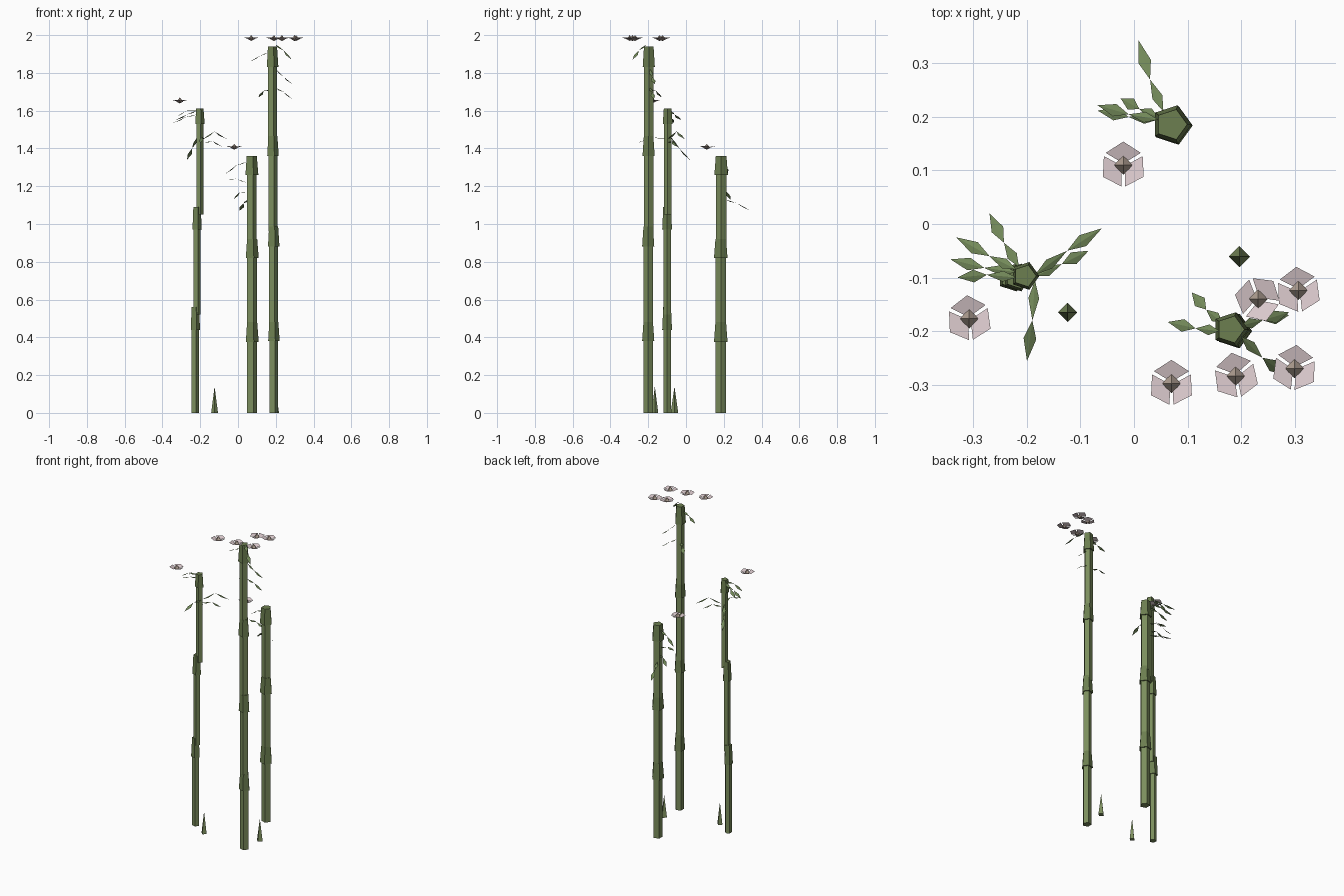
import bpy, bmesh, math
from mathutils import Vector, Matrix


def material(name, rgb):
    m = bpy.data.materials.new(name)
    m.diffuse_color = (*rgb, 1)
    return m


GREEN = material("stalk_green", (0.20, 0.27, 0.11))
RING = material("ring_green", (0.15, 0.21, 0.08))
LEAF = material("leaf_green", (0.17, 0.25, 0.10))
PINK = material("petal_pink", (0.72, 0.60, 0.62))
TAN = material("flower_centre", (0.42, 0.34, 0.28))


def finish(name, bm, *mats):
    me = bpy.data.meshes.new(name)
    bm.to_mesh(me)
    bm.free()
    for m in mats:
        me.materials.append(m)
    ob = bpy.data.objects.new(name, me)
    bpy.context.collection.objects.link(ob)
    return ob


def cone(bm, x, y, z0, z1, r0, r1, sides, mat=0):
    """Flat-sided cone or prism with its first corner on +x."""
    def ring(r, z):
        if r == 0:
            return [bm.verts.new((x, y, z))]
        return [bm.verts.new((x + r * math.cos(2 * math.pi * i / sides),
                              y + r * math.sin(2 * math.pi * i / sides), z))
                for i in range(sides)]
    lo, hi = ring(r0, z0), ring(r1, z1)
    faces = []
    for i in range(sides):
        j = (i + 1) % sides
        quad = [lo[i % len(lo)], lo[j % len(lo)], hi[j % len(hi)], hi[i % len(hi)]]
        faces.append(bm.faces.new(list(dict.fromkeys(quad))))
    if r0:
        faces.append(bm.faces.new(lo[::-1]))
    if r1:
        faces.append(bm.faces.new(hi))
    for f in faces:
        f.material_index = mat


def stalk(name, r, segments):
    """Five-sided segments, each ending in a flared sheath ring."""
    bm = bmesh.new()
    for x, y, z0, z1, ring_h in segments:
        cone(bm, x, y, z0, z1, r, r, 5)
        cone(bm, x, y, z1 - ring_h, z1 + 0.001, r * 1.3, r * 1.02, 5, 1)
    return finish(name, bm, GREEN, RING)


def diamond(bm, a, b, w):
    """Leaf blade folded along its midrib."""
    a, b = Vector(a), Vector(b)
    side = (b - a).cross(Vector((0, 0, 1))).normalized() * w
    mid = a.lerp(b, 0.45) - Vector((0, 0, 0.003))
    va, vb = bm.verts.new(a), bm.verts.new(b)
    vl, vr = bm.verts.new(mid - side), bm.verts.new(mid + side)
    bm.faces.new((va, vr, vb))
    bm.faces.new((va, vb, vl))


def leaves(name, paths):
    bm = bmesh.new()
    for start, mid, tip in paths:
        diamond(bm, start, mid, 0.010)
        diamond(bm, mid, tip, 0.012)
    return finish(name, bm, LEAF)


# Stalks
stalk("tall_stalk", 0.026, [
    (0.187, -0.20, 0, 0.48, 0.10), (0.186, -0.20, 0.46, 0.985, 0.105),
    (0.182, -0.198, 0.96, 1.465, 0.105), (0.18, -0.197, 1.44, 1.94, 0.11)])
stalk("middle_stalk", 0.021, [
    (-0.228, -0.10, 0, 0.56, 0.12), (-0.219, -0.10, 0.52, 1.09, 0.12),
    (-0.204, -0.097, 1.05, 1.61, 0.08)])
stalk("short_stalk", 0.029, [
    (0.072, 0.184, 0, 0.48, 0.105), (0.072, 0.184, 0.46, 0.92, 0.10),
    (0.07, 0.186, 0.90, 1.36, 0.10)])

# Young shoots
for i, (x, y, r) in enumerate([(0.197, -0.061, 0.02), (-0.124, -0.165, 0.018)]):
    bm = bmesh.new()
    cone(bm, x, y, 0, 0.14, r, 0, 4)
    finish(f"shoot_{i + 1}", bm, GREEN)

# Leaves: start, joint and tip of each spray
leaves("tall_stalk_leaves", [
    ((0.20, -0.21, 1.95), (0.24, -0.25, 1.92), (0.285, -0.283, 1.87)),
    ((0.20, -0.19, 1.82), (0.24, -0.18, 1.78), (0.29, -0.165, 1.74)),
    ((0.20, -0.19, 1.72), (0.24, -0.18, 1.70), (0.29, -0.17, 1.66)),
    ((0.16, -0.20, 1.91), (0.115, -0.195, 1.89), (0.063, -0.183, 1.86)),
    ((0.165, -0.185, 1.71), (0.135, -0.16, 1.705), (0.108, -0.128, 1.67))])
leaves("middle_stalk_leaves", [
    ((-0.215, -0.08, 1.46), (-0.243, -0.035, 1.40), (-0.27, 0.02, 1.34)),
    ((-0.22, -0.085, 1.60), (-0.27, -0.06, 1.58), (-0.332, -0.025, 1.55)),
    ((-0.22, -0.09, 1.58), (-0.28, -0.082, 1.565), (-0.343, -0.066, 1.535)),
    ((-0.22, -0.10, 1.60), (-0.275, -0.095, 1.60), (-0.33, -0.10, 1.565)),
    ((-0.185, -0.095, 1.45), (-0.125, -0.05, 1.49), (-0.06, -0.008, 1.45)),
    ((-0.185, -0.098, 1.43), (-0.135, -0.075, 1.44), (-0.085, -0.05, 1.41)),
    ((-0.185, -0.105, 1.45), (-0.19, -0.18, 1.46), (-0.20, -0.256, 1.43))])
leaves("short_stalk_leaves", [
    ((0.055, 0.21, 1.13), (0.03, 0.27, 1.11), (0.008, 0.344, 1.07)),
    ((0.045, 0.195, 1.33), (-0.01, 0.205, 1.31), (-0.068, 0.222, 1.265)),
    ((0.045, 0.195, 1.22), (-0.01, 0.20, 1.24), (-0.068, 0.212, 1.235)),
    ((0.045, 0.20, 1.17), (0.01, 0.215, 1.17), (-0.025, 0.235, 1.13))])

# Flowers: three shallow cupped petals around a faceted centre
FLOWERS = [(-0.02, 0.11, 1.40, 90), (-0.308, -0.177, 1.645, 95),
           (0.07, -0.298, 1.975, 90), (0.19, -0.284, 1.975, 100),
           (0.30, -0.27, 1.975, 85), (0.307, -0.124, 1.975, 95),
           (0.232, -0.14, 1.975, 50)]
for n, (x, y, z, turn) in enumerate(FLOWERS):
    bm = bmesh.new()
    for k in range(3):
        t = math.radians(turn + 120 * k)
        pts = []
        for r, a, h in ((0.003, 0, 0), (0.04, -0.96, 0.011), (0.044, 0, 0.012), (0.04, 0.96, 0.011)):
            pts.append(bm.verts.new((x + r * math.cos(t + a), y + r * math.sin(t + a), z + h)))
        bm.faces.new(pts)
    cone(bm, x, y, z + 0.003, z + 0.025, 0.018, 0, 4, 1)
    cone(bm, x, y, z - 0.006, z + 0.003, 0, 0.018, 4, 1)
    finish(f"flower_{n + 1}", bm, PINK, TAN)
